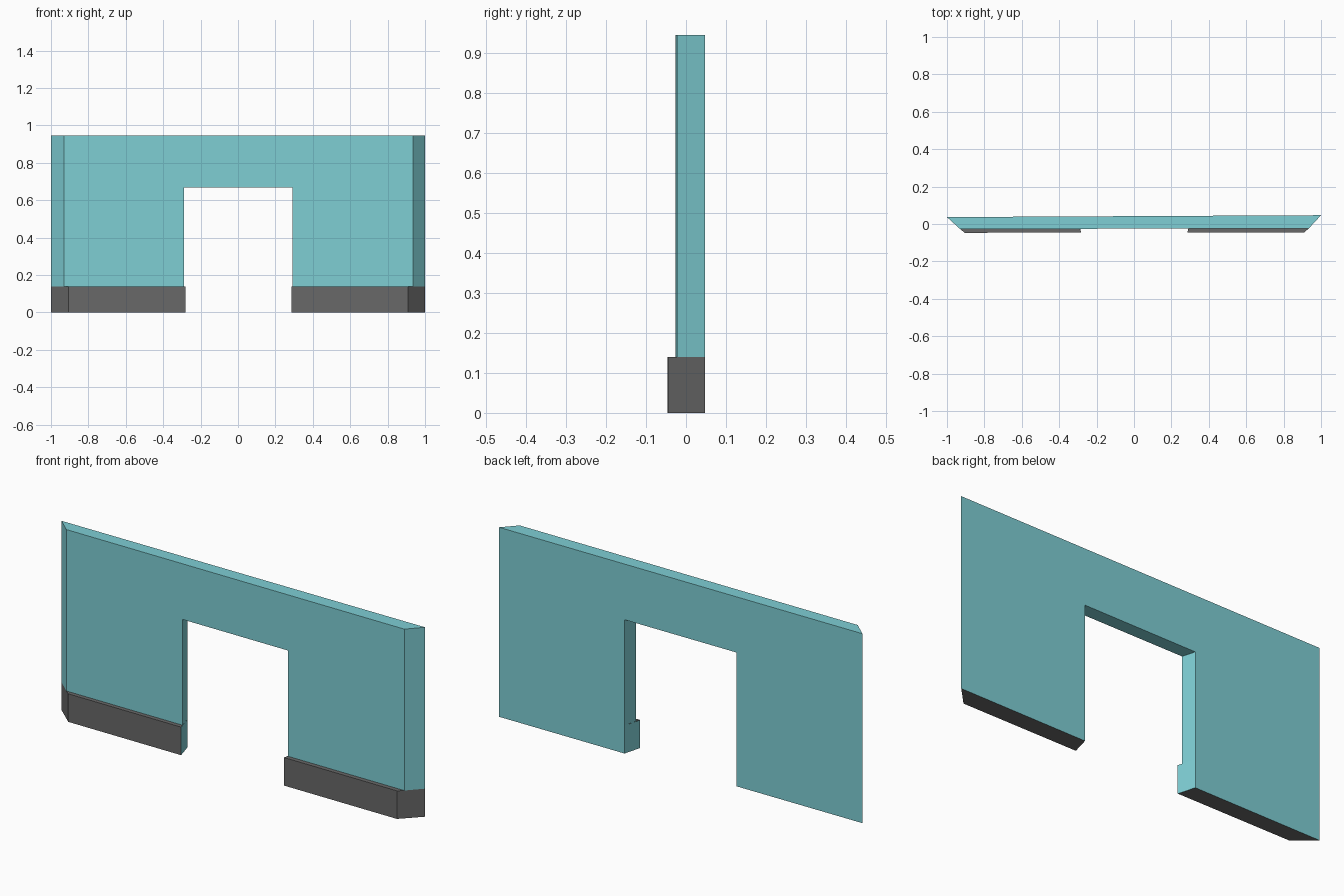
import bpy, bmesh

if "Cube" in bpy.data.objects:
    bpy.data.objects.remove(bpy.data.objects["Cube"])

def material(name, rgb):
    m = bpy.data.materials.new(name)
    m.diffuse_color = (*rgb, 1)
    m.use_nodes = True
    m.node_tree.nodes["Principled BSDF"].inputs["Base Color"].default_value = m.diffuse_color
    return m

teal = material("teal_wall", (0.21, 0.62, 0.66))
grey = material("dark_grey_base", (0.14, 0.14, 0.14))

BASE_Z, DOOR_Z, TOP_Z = 0.14, 0.668, 0.946

# Plan lines, left to right: mitred ends and splayed door jambs
def line(xs, y0, slope):
    return [(x, y0 + slope * x) for x in xs]

back = line((-1.0, -0.307, 0.309, 1.0), 0.042, 0.005)
front = line((-0.93, -0.289, 0.292, 0.935), -0.025, 0.002)
plinth = line((-0.905, -0.282, 0.285, 0.91), -0.046, 0.001)

bm = bmesh.new()

def face(pts, mat=0):
    f = bm.faces.new([bm.verts.new(p) for p in pts])
    f.material_index = mat

def at(p, z):
    return (p[0], p[1], z)

def upright(p, q, z0, z1, mat=0):
    face([at(p, z0), at(q, z0), at(q, z1), at(p, z1)], mat)

# Two piers, each with a projecting grey base
for a, b, outer, inner in ((0, 1, 0, 1), (2, 3, 3, 2)):
    upright(plinth[a], plinth[b], 0, BASE_Z, 1)
    upright(front[a], front[b], BASE_Z, DOOR_Z)
    upright(back[b], back[a], 0, DOOR_Z)
    # mitred end: grey below, teal above; door jamb: teal throughout
    for i, mat in ((outer, 1), (inner, 0)):
        upright(back[i], plinth[i], 0, BASE_Z, mat)
        upright(back[i], front[i], BASE_Z, DOOR_Z)
    # base ledge and underside
    face([at(p, BASE_Z) for p in (plinth[a], plinth[b], front[b], front[a])], 1)
    face([at(p, 0) for p in (plinth[a], back[a], back[b], plinth[b])], 1)

# Header across the whole width
for i in range(3):
    upright(front[i], front[i + 1], DOOR_Z, TOP_Z)
    upright(back[i + 1], back[i], DOOR_Z, TOP_Z)
    face([at(p, TOP_Z) for p in (front[i], front[i + 1], back[i + 1], back[i])])
for i in (0, 3):
    upright(back[i], front[i], DOOR_Z, TOP_Z)
face([at(p, DOOR_Z) for p in (front[1], back[1], back[2], front[2])])

bmesh.ops.remove_doubles(bm, verts=bm.verts[:], dist=0.0005)
bmesh.ops.recalc_face_normals(bm, faces=bm.faces[:])
mesh = bpy.data.meshes.new("doorway_wall")
bm.to_mesh(mesh)
bm.free()
mesh.materials.append(teal)
mesh.materials.append(grey)
bpy.context.collection.objects.link(bpy.data.objects.new("doorway_wall", mesh))
